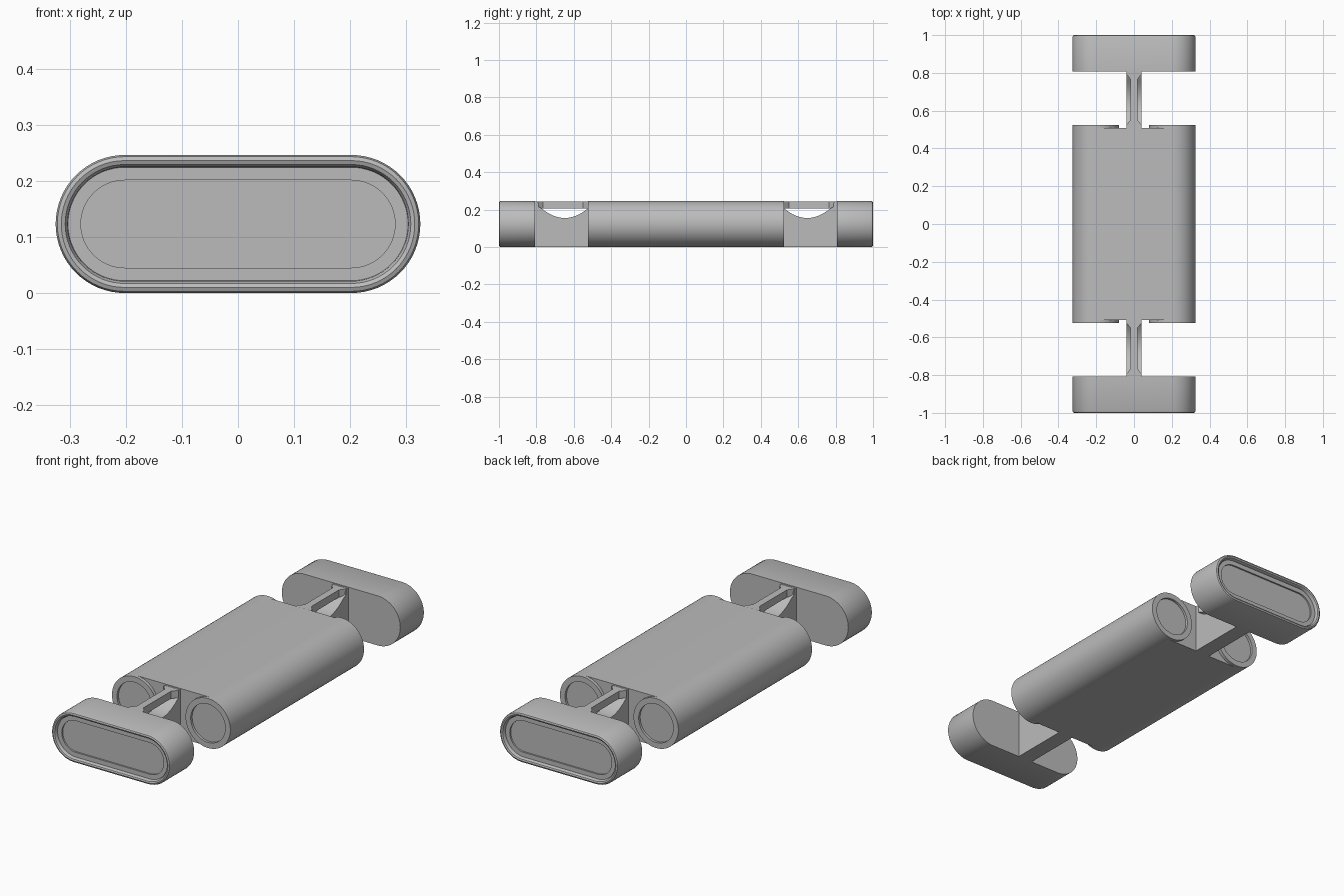
import bpy, bmesh, math

cube = bpy.data.objects.get("Cube")
if cube:
    bpy.data.objects.remove(cube, do_unlink=True)

grey = bpy.data.materials.new("plain grey")
grey.use_nodes = True
grey.diffuse_color = (0.5, 0.5, 0.5, 1)
grey.node_tree.nodes["Principled BSDF"].inputs["Base Color"].default_value = (0.5, 0.5, 0.5, 1)

R = 0.123        # half thickness, also the radius of the round sides
STRAIGHT = 0.202  # half length of the flat part
SEGMENTS = 32


def finish(name, bm):
    bmesh.ops.recalc_face_normals(bm, faces=bm.faces)
    mesh = bpy.data.meshes.new(name)
    bm.to_mesh(mesh)
    bm.free()
    mesh.materials.append(grey)
    obj = bpy.data.objects.new(name, mesh)
    bpy.context.collection.objects.link(obj)
    bpy.ops.object.select_all(action="DESELECT")
    obj.select_set(True)
    bpy.context.view_layer.objects.active = obj
    bpy.ops.object.shade_smooth_by_angle(angle=math.radians(35))
    return obj


def stadium(radius, straight, centre):
    """Outline of a rounded bar (or a circle when straight is zero)."""
    points = []
    for side in (1, -1):
        for i in range(SEGMENTS + 1):
            a = math.pi * i / SEGMENTS - math.pi / 2
            points.append((centre + side * (straight + radius * math.cos(a)),
                           R + side * radius * math.sin(a)))
    return points


def loft(name, rings, straight=STRAIGHT, centre=0, side=1):
    """Join outlines given as (inset, y) and close both ends."""
    bm = bmesh.new()
    loops = [[bm.verts.new((x, side * y, z)) for x, z in stadium(R - inset, straight, centre)]
             for inset, y in rings]
    for a, b in zip(loops, loops[1:]):
        for i in range(len(a)):
            j = (i + 1) % len(a)
            bm.faces.new((a[i], a[j], b[j], b[i]))
    bm.faces.new(loops[0])
    bm.faces.new(loops[-1])
    bmesh.ops.remove_doubles(bm, verts=bm.verts, dist=1e-5)
    return finish(name, bm)


def prism(name, low, high):
    """Solid between two matching outlines."""
    bm = bmesh.new()
    a = [bm.verts.new(p) for p in low]
    b = [bm.verts.new(p) for p in high]
    bm.faces.new(a)
    bm.faces.new(b)
    for i in range(len(a)):
        j = (i + 1) % len(a)
        bm.faces.new((a[i], a[j], b[j], b[i]))
    return finish(name, bm)


# Main slab
loft("body", [(0, -0.508), (0, 0.508)])

# End cap: rounded rim, then two shallow steps down to the panel
cap_rings = [(0, 0.808), (0, 0.99), (0.003, 0.997), (0.010, 1.0), (0.017, 0.997),
             (0.021, 0.990), (0.022, 0.982), (0.045, 0.982), (0.045, 0.974)]
# Tube end: plain ring with a recessed disc
tube_rings = [(0, 0.50), (0, 0.524), (0.028, 0.524), (0.028, 0.512)]

# Neck side outline with a scooped top
scoop = []
for i in range(17):
    t = i / 8 - 1
    scoop.append((0.648 - 0.122 * t, 0.155 + 0.05 * t * t))
web = ([(0.50, 0), (0.82, 0), (0.82, 0.244), (0.80, 0.244), (0.79, 0.235), (0.788, 0.215)]
       + scoop + [(0.522, 0.215), (0.522, 0.235), (0.515, 0.244), (0.50, 0.244)])

# Bar over the scoop, flared where it joins each end
half_bar = [(0.04, 0.505), (0.04, 0.525), (0.018, 0.55), (0.018, 0.765), (0.04, 0.795), (0.04, 0.815)]
bar = half_bar + [(-x, y) for x, y in reversed(half_bar)]

for place, s in (("front", -1), ("back", 1)):
    loft(place + "_end_cap", cap_rings, side=s)
    for hand, h in (("left", 1), ("right", -1)):
        loft(f"{place}_{hand}_tube_end", tube_rings, straight=0, centre=h * STRAIGHT, side=s)
    prism(place + "_neck", [(-0.04, s * y, z) for y, z in web], [(0.04, s * y, z) for y, z in web])
    prism(place + "_neck_bar", [(x, s * y, 0.206) for x, y in bar], [(x, s * y, 0.243) for x, y in bar])
